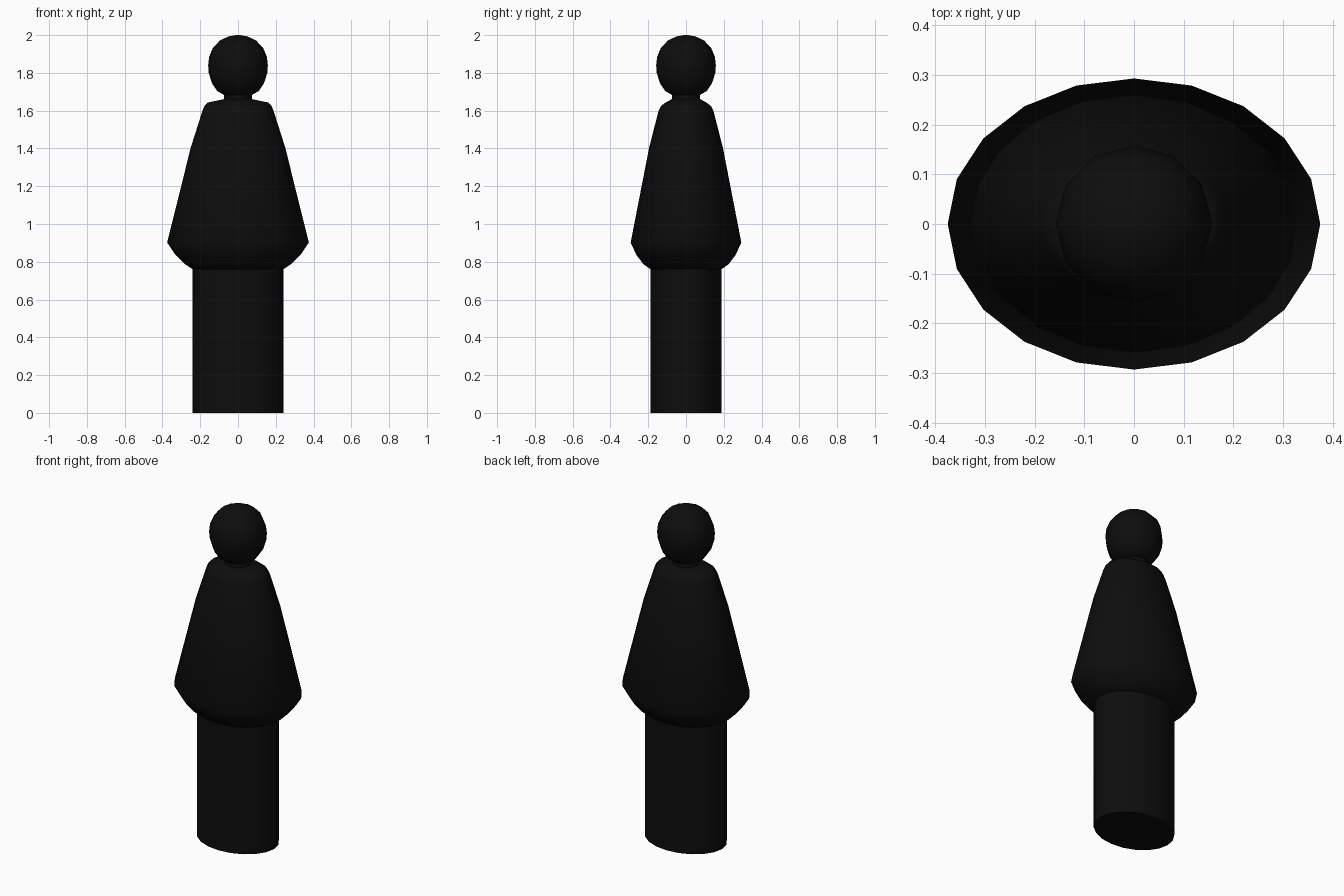
import bpy, bmesh, math

cube = bpy.data.objects.get("Cube")
if cube:
    bpy.data.objects.remove(cube)

black = bpy.data.materials.new("matte black")
black.use_nodes = True
black.diffuse_color = (0.004, 0.004, 0.004, 1)
shader = next(n for n in black.node_tree.nodes if n.type == "BSDF_PRINCIPLED")
shader.inputs["Base Color"].default_value = (0.004, 0.004, 0.004, 1)
shader.inputs["Roughness"].default_value = 0.9


def lathe(name, profile, sides, angle=40):
    """Loft elliptical rings given as (half width, half depth, height)."""
    bm = bmesh.new()
    rings = []
    for rx, ry, z in profile:
        turns = [2 * math.pi * i / sides for i in range(sides)]
        rings.append([bm.verts.new((rx * math.cos(t), ry * math.sin(t), z)) for t in turns])
    for low, high in zip(rings, rings[1:]):
        for i in range(sides):
            j = (i + 1) % sides
            bm.faces.new((low[i], low[j], high[j], high[i]))
    bm.faces.new(rings[0][::-1])
    bm.faces.new(rings[-1])
    mesh = bpy.data.meshes.new(name)
    bm.to_mesh(mesh)
    bm.free()
    mesh.materials.append(black)
    obj = bpy.data.objects.new(name, mesh)
    bpy.context.collection.objects.link(obj)
    bpy.ops.object.select_all(action="DESELECT")
    obj.select_set(True)
    bpy.context.view_layer.objects.active = obj
    bpy.ops.object.shade_smooth_by_angle(angle=math.radians(angle))
    return obj


# Straight lower column
lathe("legs", [(0.24, 0.187, 0), (0.241, 0.187, 0.77)], 20)

# Flared cloak with rounded hem and shoulders
lathe("cloak", [
    (0.235, 0.183, 0.757), (0.28, 0.225, 0.787), (0.33, 0.262, 0.835),
    (0.375, 0.293, 0.902), (0.25, 0.195, 1.405), (0.188, 0.145, 1.6),
    (0.178, 0.132, 1.625), (0.16, 0.108, 1.643), (0.075, 0.075, 1.661),
], 20, 60)

# Short neck
lathe("neck", [(0.075, 0.075, 1.65), (0.075, 0.075, 1.7)], 12)

# Rounded head
lathe("head", [
    (0.075, 0.075, 1.684), (0.11, 0.11, 1.704), (0.138, 0.138, 1.745),
    (0.155, 0.155, 1.8), (0.158, 0.158, 1.84), (0.153, 0.153, 1.885),
    (0.133, 0.133, 1.933), (0.095, 0.095, 1.972), (0.05, 0.05, 1.993),
    (0.012, 0.012, 2.0),
], 12, 60)
